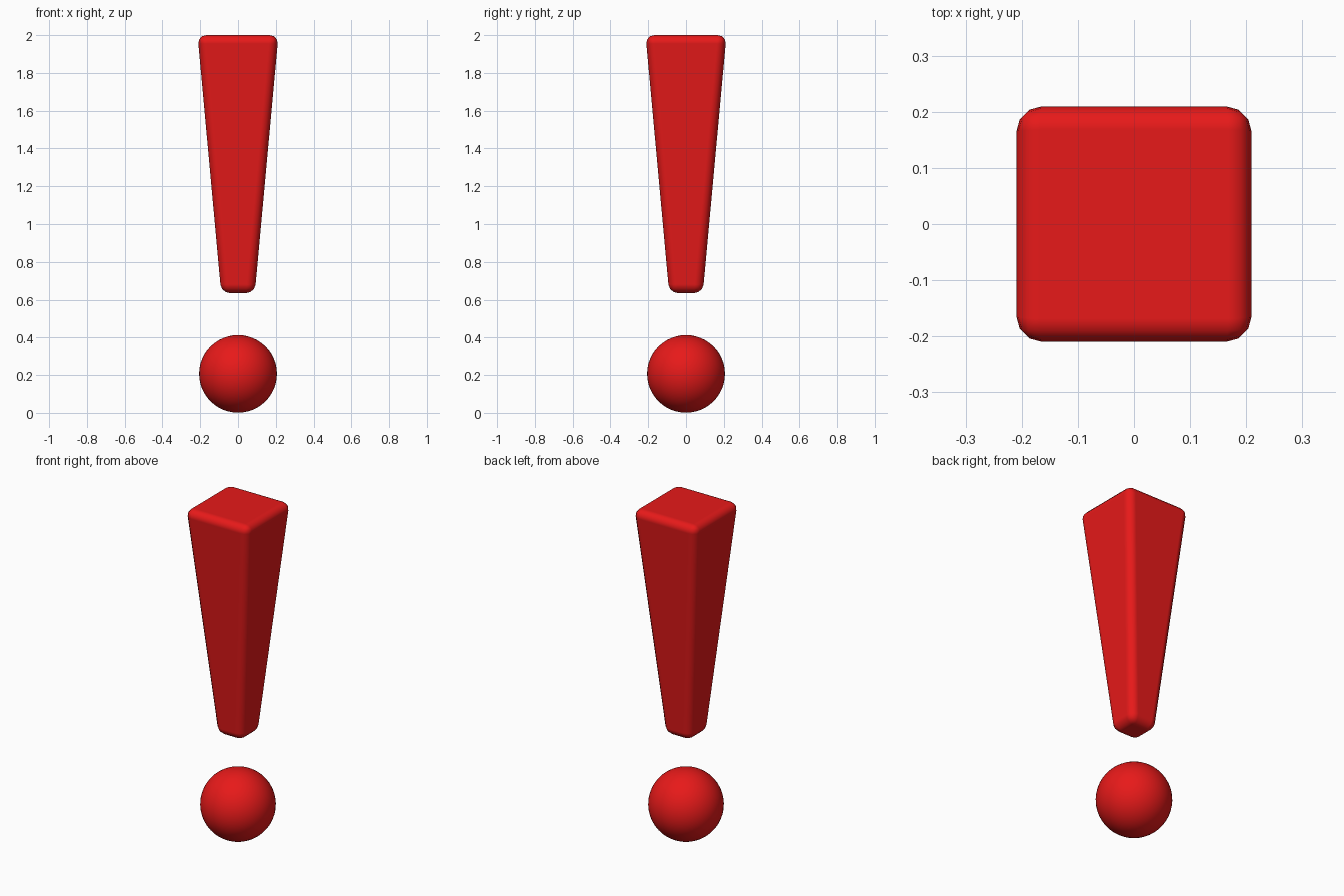
import bpy, bmesh, math

if "Cube" in bpy.data.objects:
    bpy.data.objects.remove(bpy.data.objects["Cube"])

red = bpy.data.materials.new("red")
red.diffuse_color = (0.8, 0.01, 0.01, 1)
red.use_nodes = True
red.node_tree.nodes["Principled BSDF"].inputs["Base Color"].default_value = red.diffuse_color


def finish(bm, name):
    mesh = bpy.data.meshes.new(name)
    bm.to_mesh(mesh)
    bm.free()
    for p in mesh.polygons:
        p.use_smooth = True
    mesh.materials.append(red)
    ob = bpy.data.objects.new(name, mesh)
    bpy.context.collection.objects.link(ob)
    return ob


# Tapered square bar with rounded edges
TOP, BOTTOM = (0.214, 2.0), (0.089, 0.635)
bm = bmesh.new()
bmesh.ops.create_cube(bm, size=2)
for v in bm.verts:
    half, z = TOP if v.co.z > 0 else BOTTOM
    v.co = (v.co.x * half, v.co.y * half, z)
bar = finish(bm, "tapered_bar")
bevel = bar.modifiers.new("rounded_edges", 'BEVEL')
bevel.width = 0.046
bevel.segments = 3
bevel.limit_method = 'ANGLE'
bevel.angle_limit = math.radians(30)
bevel.harden_normals = True

# Round dot below the bar
bm = bmesh.new()
bmesh.ops.create_uvsphere(bm, u_segments=48, v_segments=24, radius=0.206)
bmesh.ops.translate(bm, verts=bm.verts, vec=(0, 0, 0.207))
finish(bm, "dot")
